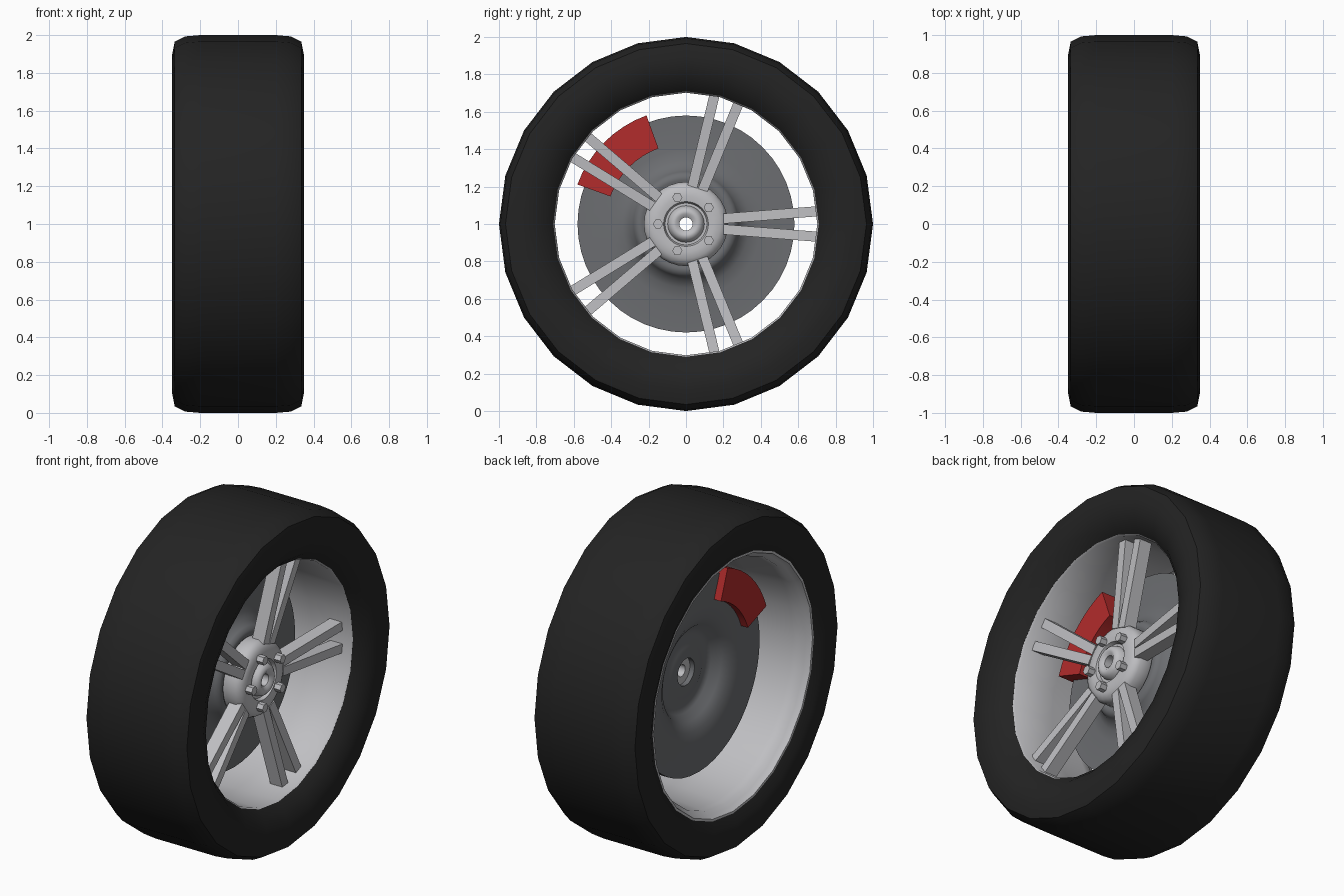
import bpy, bmesh, math
from math import sin, cos, radians, tau

cube = bpy.data.objects.get("Cube")
if cube:
    bpy.data.objects.remove(cube, do_unlink=True)


def material(name, r, g, b):
    m = bpy.data.materials.new(name)
    m.use_nodes = True
    m.diffuse_color = (r, g, b, 1)
    bsdf = m.node_tree.nodes["Principled BSDF"]
    bsdf.inputs["Base Color"].default_value = (r, g, b, 1)
    bsdf.inputs["Roughness"].default_value = 0.6
    return m


rubber = material("black rubber", 0.017, 0.017, 0.017)
alloy = material("light alloy", 0.52, 0.52, 0.54)
steel = material("dark steel", 0.15, 0.155, 0.165)
red = material("red paint", 0.45, 0.025, 0.025)


def polar(x, r, angle, side=0.0):
    """Point at a distance and angle around the axle; side shifts it sideways."""
    return (x, r * cos(angle) - side * sin(angle), r * sin(angle) + side * cos(angle))


def finish(bm, name, mat, smooth=None):
    bmesh.ops.recalc_face_normals(bm, faces=bm.faces)
    mesh = bpy.data.meshes.new(name)
    bm.to_mesh(mesh)
    bm.free()
    mesh.materials.append(mat)
    ob = bpy.data.objects.new(name, mesh)
    ob.location.z = 1
    bpy.context.collection.objects.link(ob)
    if smooth:
        bpy.ops.object.select_all(action="DESELECT")
        ob.select_set(True)
        bpy.context.view_layer.objects.active = ob
        bpy.ops.object.shade_smooth_by_angle(angle=radians(smooth))
    return ob


def loft(bm, rings, closed):
    """Join rings of points; the last ring joins the first when closed, else it is capped."""
    rings = [[bm.verts.new(p) for p in ring] for ring in rings]
    count, n = len(rings), len(rings[0])
    for i in range(count if closed else count - 1):
        a, b = rings[i], rings[(i + 1) % count]
        for j in range(n):
            k = (j + 1) % n
            bm.faces.new((a[j], a[k], b[k], b[j]))
    if not closed:
        bm.faces.new(rings[0])
        bm.faces.new(rings[-1])


def revolve(name, profile, sides, mat, smooth=45):
    """Turn a closed (x, radius) profile around the axle."""
    bm = bmesh.new()
    loft(bm, [[polar(x, r, tau * i / sides) for x, r in profile] for i in range(sides)], True)
    return finish(bm, name, mat, smooth)


# Tyre and rim
revolve("tyre", [
    (0.27, 0.71), (0.31, 0.75), (0.34, 0.82), (0.35, 0.89), (0.335, 0.965), (0.28, 0.993),
    (0.2, 1), (-0.2, 1), (-0.28, 0.993), (-0.335, 0.965), (-0.35, 0.89), (-0.34, 0.82),
    (-0.31, 0.76), (-0.2, 0.77), (0.2, 0.75)], 24, rubber, 50)
revolve("rim", [
    (0.275, 0.715), (0.26, 0.702), (0, 0.702), (-0.21, 0.72), (-0.26, 0.722),
    (-0.28, 0.742), (-0.315, 0.755), (-0.315, 0.768), (-0.27, 0.765), (0, 0.74), (0.26, 0.725)],
    24, alloy)

# Brake disc with its raised centre
revolve("brake_disc", [
    (-0.025, 0.58), (-0.025, 0.4), (-0.015, 0.34), (0.01, 0.295), (0.04, 0.28), (0.06, 0.265),
    (0.065, 0.235), (0.035, 0.19), (0.03, 0.08), (0, 0.08), (0, 0.15), (0.02, 0.2),
    (0.005, 0.245), (-0.04, 0.28), (-0.07, 0.33), (-0.085, 0.4), (-0.085, 0.58)], 48, steel, 50)

# Hub with a bored boss
revolve("hub", [
    (0.03, 0.035), (0.03, 0.21), (0.06, 0.225), (0.13, 0.225), (0.155, 0.212), (0.17, 0.185),
    (0.175, 0.15), (0.172, 0.12), (0.15, 0.112), (0.15, 0.098), (0.18, 0.09), (0.195, 0.072),
    (0.195, 0.055), (0.18, 0.035)], 32, alloy)

# Five pairs of diverging spokes, drawn slightly forward at the rim
bm = bmesh.new()
for i in range(5):
    for hand in (-1, 1):
        ends = []
        for r, mid, back, front in ((0.2, 0.029, 0.085, 0.165), (0.703, 0.068, 0.13, 0.21)):
            ends.append([polar(x, r, tau * i / 5, hand * mid + off) for x, off in (
                (back, -0.027), (front, -0.027), (front, 0.027), (back, 0.027))])
        loft(bm, ends, False)
finish(bm, "spokes", alloy)

# Five hexagonal wheel bolts
bm = bmesh.new()
for i in range(5):
    _, cy, cz = polar(0, 0.15, tau * (i + 0.5) / 5)
    ends = []
    for x in (0.15, 0.215):
        ends.append([(x, cy + 0.027 * cos(tau * j / 6), cz + 0.027 * sin(tau * j / 6))
                     for j in range(6)])
    loft(bm, ends, False)
finish(bm, "wheel_bolts", alloy)

# Brake caliper straddling the disc
bm = bmesh.new()
sections = []
for i in range(9):
    angle = radians(110 + 50 * i / 8)
    sections.append([polar(x, r, angle) for x, r in (
        (-0.13, 0.43), (0.05, 0.43), (0.05, 0.618), (-0.13, 0.618))])
loft(bm, sections, False)
finish(bm, "brake_caliper", red, 30)
